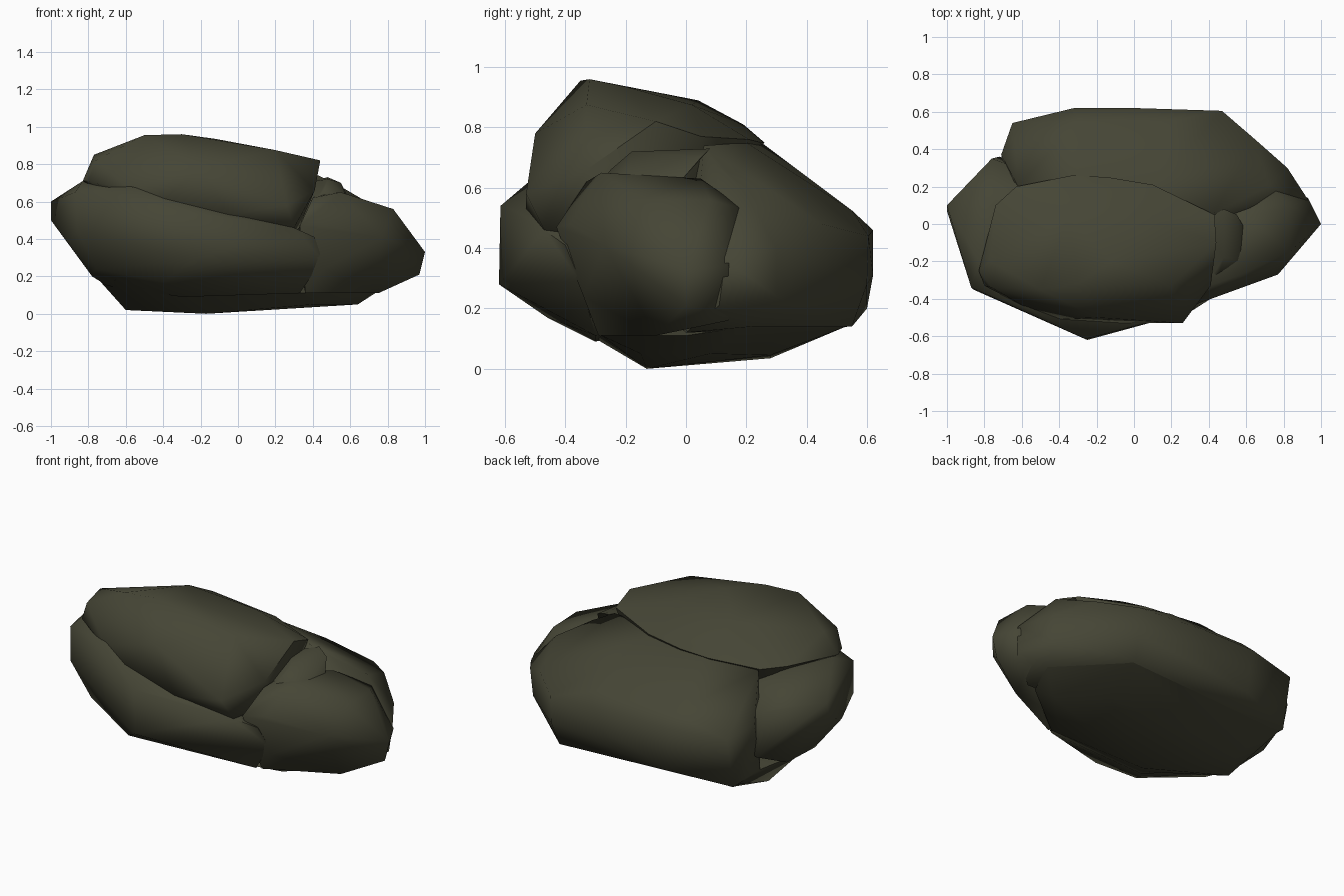
import bpy, bmesh, math

stone = bpy.data.materials.new("dark olive stone")
stone.diffuse_color = (0.060, 0.060, 0.036, 1)


def boulder(name, corners):
    """Convex chunk of rock spanned by a few corner points."""
    bm = bmesh.new()
    for c in corners:
        bm.verts.new(c)
    bmesh.ops.convex_hull(bm, input=bm.verts[:])
    loose = [v for v in bm.verts if not v.link_faces]
    bmesh.ops.delete(bm, geom=loose, context='VERTS')
    bmesh.ops.recalc_face_normals(bm, faces=bm.faces[:])
    mesh = bpy.data.meshes.new(name)
    bm.to_mesh(mesh)
    bm.free()
    mesh.materials.append(stone)
    ob = bpy.data.objects.new(name, mesh)
    bpy.context.collection.objects.link(ob)
    bpy.ops.object.select_all(action='DESELECT')
    ob.select_set(True)
    bpy.context.view_layer.objects.active = ob
    bpy.ops.object.shade_smooth_by_angle(angle=math.radians(60))
    return ob


# Upper slab: high ridge at the front, sloping to the back and right
boulder("upper_slab", [
    (-0.50, -0.35, 0.955), (-0.30, -0.32, 0.96), (0.20, -0.33, 0.875),
    (-0.12, -0.20, 0.935), (-0.35, 0.04, 0.89), (0.10, 0.02, 0.875),
    (0.44, -0.10, 0.82), (-0.30, 0.19, 0.81), (-0.33, 0.26, 0.75),
    (-0.14, 0.25, 0.75), (0.10, 0.21, 0.76), (0.43, 0.05, 0.77),
    (-0.68, -0.25, 0.87), (-0.77, -0.20, 0.85), (-0.76, -0.34, 0.82),
    (-0.83, -0.25, 0.71), (-0.80, -0.33, 0.71), (-0.74, 0.10, 0.75),
    (-0.63, 0.20, 0.74), (-0.20, -0.50, 0.78), (-0.05, -0.53, 0.53),
    (0.26, -0.53, 0.58), (0.30, -0.47, 0.46), (0.41, -0.33, 0.66),
    (-0.57, -0.45, 0.66), (-0.42, -0.51, 0.59),
    (-0.30, 0.00, 0.40), (0.30, 0.00, 0.40)])

# Lower front and left shelf
boulder("front_shelf", [
    (-1.00, 0.10, 0.60), (-1.00, 0.07, 0.50), (-0.87, -0.34, 0.65),
    (-0.86, -0.35, 0.45), (-0.83, -0.20, 0.71), (-0.57, -0.45, 0.68),
    (-0.76, -0.30, 0.24), (-0.91, -0.17, 0.38), (-0.26, -0.615, 0.54),
    (-0.25, -0.62, 0.28), (0.06, -0.52, 0.51), (0.30, -0.47, 0.46),
    (0.41, -0.40, 0.41), (0.45, -0.35, 0.29), (0.33, -0.30, 0.11),
    (-0.30, -0.30, 0.09), (-0.40, -0.46, 0.17), (-0.78, -0.10, 0.20),
    (-0.70, -0.08, 0.15), (-0.86, 0.24, 0.60), (-0.76, 0.35, 0.58),
    (-0.72, 0.36, 0.30), (-0.78, 0.16, 0.21), (-0.74, 0.10, 0.71),
    (0.20, 0.00, 0.30)])

# Back mass: long slope down to the rear wall
boulder("back_mass", [
    (-0.62, 0.20, 0.73), (-0.30, 0.25, 0.75), (0.10, 0.20, 0.75),
    (0.43, 0.06, 0.74), (0.55, 0.10, 0.68), (0.72, 0.20, 0.58),
    (-0.65, 0.54, 0.45), (-0.32, 0.62, 0.46), (0.00, 0.62, 0.46),
    (0.47, 0.605, 0.44), (-0.30, 0.55, 0.525), (0.20, 0.55, 0.525),
    (0.65, 0.45, 0.48), (0.82, 0.30, 0.40), (0.93, 0.13, 0.36),
    (0.92, 0.11, 0.21), (0.80, 0.30, 0.24), (0.75, 0.00, 0.12),
    (-0.65, 0.48, 0.15), (-0.30, 0.60, 0.20), (0.00, 0.62, 0.31),
    (0.47, 0.60, 0.28), (0.45, 0.55, 0.14), (0.80, 0.22, 0.14),
    (-0.71, 0.37, 0.50), (-0.70, 0.30, 0.20), (0.00, -0.10, 0.20)])

# Right end knob
boulder("right_knob", [
    (0.55, -0.28, 0.65), (0.60, 0.05, 0.63), (0.42, -0.10, 0.64),
    (0.83, -0.15, 0.56), (0.82, 0.08, 0.56), (0.75, 0.19, 0.53),
    (0.90, -0.09, 0.42), (1.00, 0.00, 0.33), (0.97, 0.00, 0.21),
    (0.93, 0.14, 0.34), (0.77, -0.27, 0.41), (0.44, -0.385, 0.48),
    (0.33, -0.43, 0.47), (0.46, -0.34, 0.24), (0.75, -0.10, 0.11),
    (0.36, -0.29, 0.11), (0.85, 0.14, 0.16), (0.40, -0.33, 0.62),
    (0.30, 0.10, 0.40)])

# Small ledge between slab and knob
boulder("small_ledge", [
    (0.48, -0.18, 0.72), (0.48, 0.08, 0.73), (0.55, 0.05, 0.70),
    (0.59, -0.02, 0.62), (0.58, -0.20, 0.62), (0.40, -0.31, 0.58),
    (0.46, -0.25, 0.66), (0.35, 0.00, 0.70)])

# Flat underside, flaring up into the masses above
boulder("base", [
    (-0.60, 0.08, 0.02), (-0.17, -0.13, 0.00), (0.64, 0.08, 0.05),
    (0.40, 0.28, 0.045), (-0.50, 0.28, 0.035), (0.40, -0.15, 0.05),
    (-0.77, 0.02, 0.21), (-0.70, 0.00, 0.15), (-0.70, 0.30, 0.20),
    (-0.65, 0.47, 0.16), (0.45, 0.53, 0.14), (0.70, 0.00, 0.11),
    (0.78, 0.20, 0.14), (0.35, -0.28, 0.11), (-0.30, -0.30, 0.10),
    (-0.66, -0.22, 0.18), (0.00, 0.00, 0.30)])
